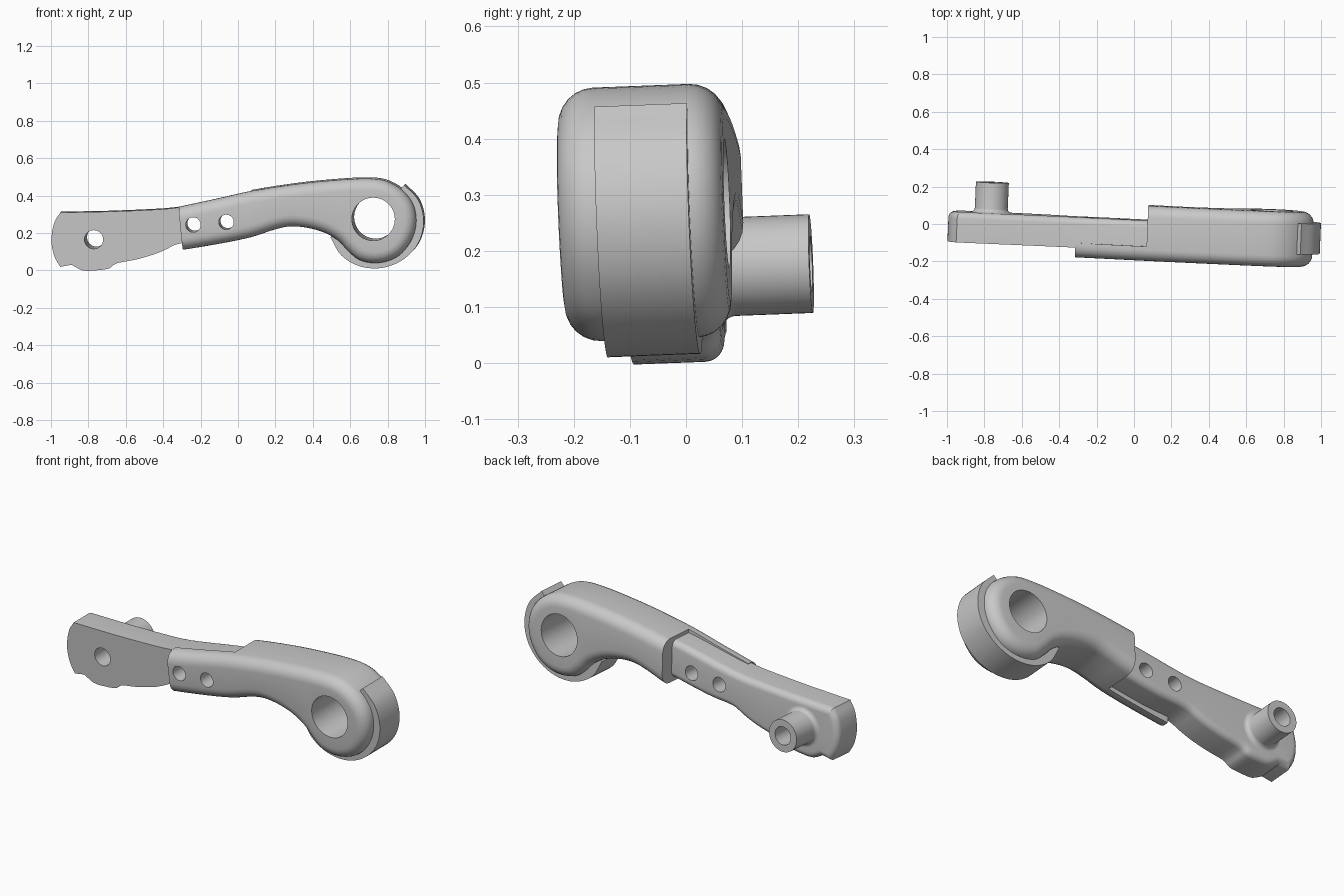
import bpy, bmesh
from math import radians, sin, cos, pi
from mathutils import Matrix, Vector

cube = bpy.data.objects.get("Cube")
if cube:
    bpy.data.objects.remove(cube, do_unlink=True)

grey = bpy.data.materials.new("satin_grey")
grey.use_nodes = True
colour = (0.58, 0.58, 0.58, 1)
grey.diffuse_color = colour
grey.node_tree.nodes["Principled BSDF"].inputs["Base Color"].default_value = colour

# The whole assembly leans slightly about its middle
PIVOT = Matrix.Translation((0, 0, 0.25))
LEAN = (Matrix.Translation((0.004, -0.004, -0.001)) @ PIVOT
        @ Matrix.Rotation(radians(-2.4), 4, "Z")
        @ Matrix.Rotation(radians(2.2), 4, "X") @ PIVOT.inverted())


def spline(points, steps=4):
    """Open Catmull-Rom curve through 2D points."""
    p = [Vector(q) for q in points]
    p = [2 * p[0] - p[1]] + p + [2 * p[-1] - p[-2]]
    out = []
    for a, b, c, d in zip(p, p[1:], p[2:], p[3:]):
        for i in range(steps):
            t = i / steps
            out.append(0.5 * (2 * b + (c - a) * t + (2 * a - 5 * b + 4 * c - d) * t * t
                              + (3 * b - a - 3 * c + d) * t ** 3))
    return out + [p[-2]]


def inward(pts):
    """Mitred inward direction at every point of a counter-clockwise outline."""
    n = len(pts)
    result = []
    for i in range(n):
        a = (pts[i] - pts[i - 1]).normalized()
        b = (pts[(i + 1) % n] - pts[i]).normalized()
        na, nb = Vector((-a.y, a.x)), Vector((-b.y, b.x))
        mid = (na + nb).normalized()
        result.append(mid / max(mid.dot(na), 0.6))
    return result


def ring_edges(bm, verts):
    n = len(verts)
    return [bm.edges.get((verts[i], verts[(i + 1) % n])) for i in range(n)]


def skin(bm, loops):
    """Quads between successive loops of vertices."""
    n = len(loops[0])
    for lo, hi in zip(loops, loops[1:]):
        for i in range(n):
            j = (i + 1) % n
            bm.faces.new((lo[j], lo[i], hi[i], hi[j]))


def loft(name, outline, rings, holes=(), trims=()):
    """Skin (inset, y) copies of an x-z outline, pierce it, then trim by planes."""
    pts = [Vector(p) for p in outline]
    if sum(pts[i - 1].cross(pts[i]) for i in range(len(pts))) < 0:
        pts.reverse()
    dirs = inward(pts)
    bm = bmesh.new()
    loops = []
    for inset, y in rings:
        flat = [p + d * inset for p, d in zip(pts, dirs)]
        loops.append([bm.verts.new((p.x, y, p.y)) for p in flat])
    skin(bm, loops)
    ends = [ring_edges(bm, loops[0]), ring_edges(bm, loops[-1])]
    for hole in holes:
        pair = [[bm.verts.new((x, rings[k][1], z)) for x, z in reversed(hole)] for k in (0, -1)]
        skin(bm, pair)
        for k in (0, 1):
            ends[k] += ring_edges(bm, pair[k])
    for edges, way in zip(ends, (-1, 1)):
        bmesh.ops.triangle_fill(bm, edges=edges, use_beauty=True, normal=(0, way, 0))
    for point, normal in trims:
        geom = bm.verts[:] + bm.edges[:] + bm.faces[:]
        res = bmesh.ops.bisect_plane(bm, geom=geom, dist=1e-6, plane_co=point,
                                     plane_no=normal, clear_outer=True)
        rim = [e for e in res["geom_cut"] if isinstance(e, bmesh.types.BMEdge)]
        bmesh.ops.triangle_fill(bm, edges=rim, use_beauty=True, normal=normal)
    bmesh.ops.recalc_face_normals(bm, faces=bm.faces[:])
    me = bpy.data.meshes.new(name)
    bm.to_mesh(me)
    bm.free()
    me.transform(LEAN)
    me.materials.append(grey)
    ob = bpy.data.objects.new(name, me)
    bpy.context.collection.objects.link(ob)
    return ob


def rim(y, r, way):
    """Quarter-round rings from the cap at y towards the side wall."""
    steps = [pi / 2 * i / 6 for i in range(7)]
    return [(r * (1 - sin(a)), y + way * r * (1 - cos(a))) for a in steps]


def circle(x, z, r, n=48):
    return [(x + r * cos(2 * pi * i / n), z + r * sin(2 * pi * i / n)) for i in range(n)]


# Shared holes
head = (0.728, 0.282)
boss = (-0.77, 0.171)
head_hole = circle(*head, 0.115)
boss_hole = circle(*boss, 0.05, 32)
rivet_holes = [circle(-0.236, 0.252, 0.04, 32), circle(-0.059, 0.266, 0.04, 32)]

# Handle: curved arm ending in a round head, with a thin lip over the blade
handle_line = spline([
    (-0.42, 0.325), (-0.31, 0.347), (-0.1, 0.392), (0.07, 0.43), (0.3, 0.466),
    (0.5, 0.487), (0.68, 0.497), (0.79, 0.485), (0.88, 0.435), (0.938, 0.36),
    (0.955, 0.27), (0.935, 0.18), (0.88, 0.1), (0.81, 0.058), (0.73, 0.045),
    (0.65, 0.062), (0.59, 0.11), (0.54, 0.163), (0.47, 0.205), (0.38, 0.232),
    (0.28, 0.241), (0.19, 0.222), (0.07, 0.183), (-0.1, 0.148), (-0.3, 0.115),
    (-0.42, 0.1)])
step_x, lip_end = (0.068, 0, 0), (-0.305, 0, 0.24)
front_rim = rim(-0.186, 0.062, 1)
body = loft("handle_body", handle_line, front_rim + rim(0.109, 0.062, -1)[::-1],
            [head_hole], [(step_x, (-1, 0, 0))])
lip = loft("handle_lip", handle_line, front_rim + [(0, -0.107)], rivet_holes,
           [(step_x, (1, 0, 0)), (lip_end, (-1, 0, -0.096))])

# Blade: flat link with a shaped tail and rounded back rim
tail = spline([(-0.95, 0.315), (-0.982, 0.26), (-0.997, 0.17), (-0.983, 0.085), (-0.95, 0.025)])
lower = spline([(-0.89, 0.036), (-0.83, 0.006), (-0.76, 0.006), (-0.69, 0.016),
                (-0.65, 0.043), (-0.55, 0.063), (-0.45, 0.091), (-0.38, 0.12),
                (-0.31, 0.15), (-0.15, 0.165), (0.15, 0.22)], 3)
upper = spline([(0.15, 0.42), (0.0, 0.4), (-0.31, 0.343), (-0.5, 0.328), (-0.7, 0.32)], 3)
blade = loft("blade", tail + lower + upper, [(0, -0.132)] + rim(0.03, 0.035, -1)[::-1],
             [boss_hole] + rivet_holes)

# Pivot post: hollow pin on the back of the blade, with a flared foot
flare = 0.024
foot = [(-inset, y) for inset, y in rim(0.03, flare, 1)]
post = loft("pivot_post", circle(*boss, 0.088), [(-flare, 0.02)] + foot + [(0, 0.192)],
            [boss_hole])

# Crescent pad wrapped round the underside of the head
radii = [0.243, 0.258, 0.267, 0.271, 0.269, 0.267, 0.266, 0.263, 0.253]
angles = [radians(48 - 205 * i / 8) for i in range(9)]
arc = spline([(head[0] + r * cos(a), head[1] + r * sin(a)) for r, a in zip(radii, angles)], 6)
inner = [(head[0] + 0.18 * cos(a), head[1] + 0.18 * sin(a)) for a in reversed(angles)]
pad = loft("crescent_pad", arc + inner, [(0, -0.114), (0, 0.051)])

# Shade every part
bpy.ops.object.select_all(action="DESELECT")
for ob in (body, lip, blade, post, pad):
    ob.select_set(True)
bpy.context.view_layer.objects.active = body
bpy.ops.object.shade_smooth_by_angle(angle=radians(32))
